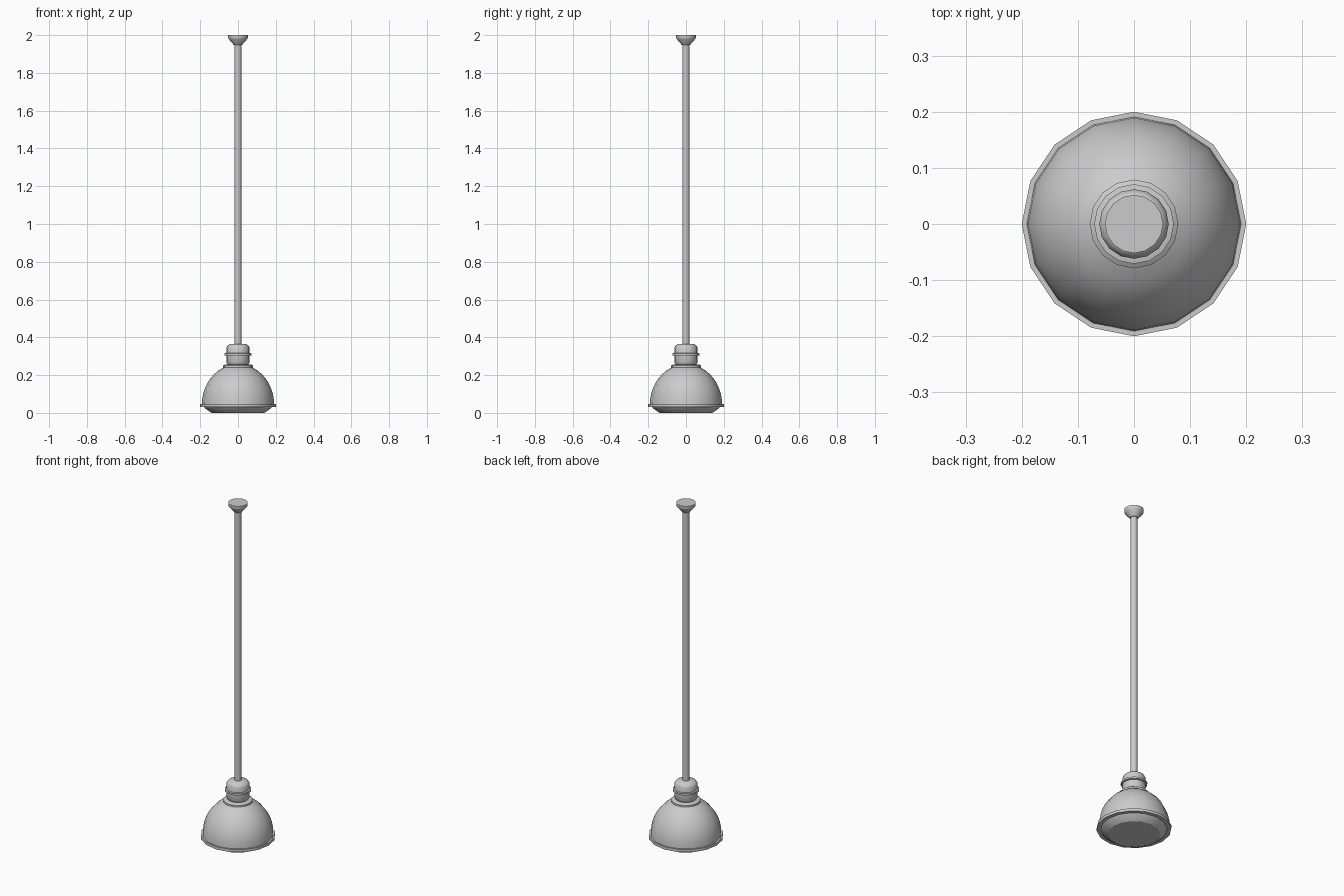
import bpy, bmesh
from math import cos, sin, pi, radians

if "Cube" in bpy.data.objects:
    bpy.data.objects.remove(bpy.data.objects["Cube"])

SIDES = 16


def lathe(name, profile, sides=SIDES):
    """Revolve (radius, z) points, listed bottom to top, and cap both ends."""
    bm = bmesh.new()
    rings = [[bm.verts.new((r * cos(2 * pi * i / sides), r * sin(2 * pi * i / sides), z))
              for i in range(sides)] for r, z in profile]
    for low, high in zip(rings, rings[1:]):
        for i in range(sides):
            j = (i + 1) % sides
            bm.faces.new((low[i], low[j], high[j], high[i]))
    bm.faces.new(rings[0][::-1])
    bm.faces.new(rings[-1])
    mesh = bpy.data.meshes.new(name)
    bm.to_mesh(mesh)
    bm.free()
    obj = bpy.data.objects.new(name, mesh)
    bpy.context.collection.objects.link(obj)
    bpy.ops.object.select_all(action='DESELECT')
    obj.select_set(True)
    bpy.context.view_layer.objects.active = obj
    bpy.ops.object.shade_smooth_by_angle(angle=radians(32))
    return obj


# Shallow lens under the shade
lathe("lens", [(0.14, 0.0), (0.172, 0.022), (0.18, 0.032)])

# Shade: rim band, elliptical dome and top collar
dome = [(0.191 * cos(t), 0.046 + 0.212 * sin(t))
        for t in (radians(66) * k / 8 for k in range(9))]
lathe("shade", [(0.17, 0.03), (0.2, 0.03), (0.2, 0.046)] + dome
      + [(0.079, 0.24), (0.079, 0.25), (0.07, 0.256)])

# Lamp holder with rounded ends and a raised ring
lathe("lamp_holder", [(0.052, 0.25), (0.056, 0.258), (0.062, 0.27), (0.062, 0.345),
                      (0.055, 0.357), (0.04, 0.366)])
lathe("holder_ring", [(0.062, 0.303), (0.071, 0.305), (0.071, 0.315), (0.062, 0.317)])

# Hanging rod
lathe("rod", [(0.018, 0.36), (0.018, 1.96)])

# Ceiling canopy
lathe("ceiling_canopy", [(0.022, 1.948), (0.05, 1.98), (0.052, 1.986), (0.052, 2.0)])
